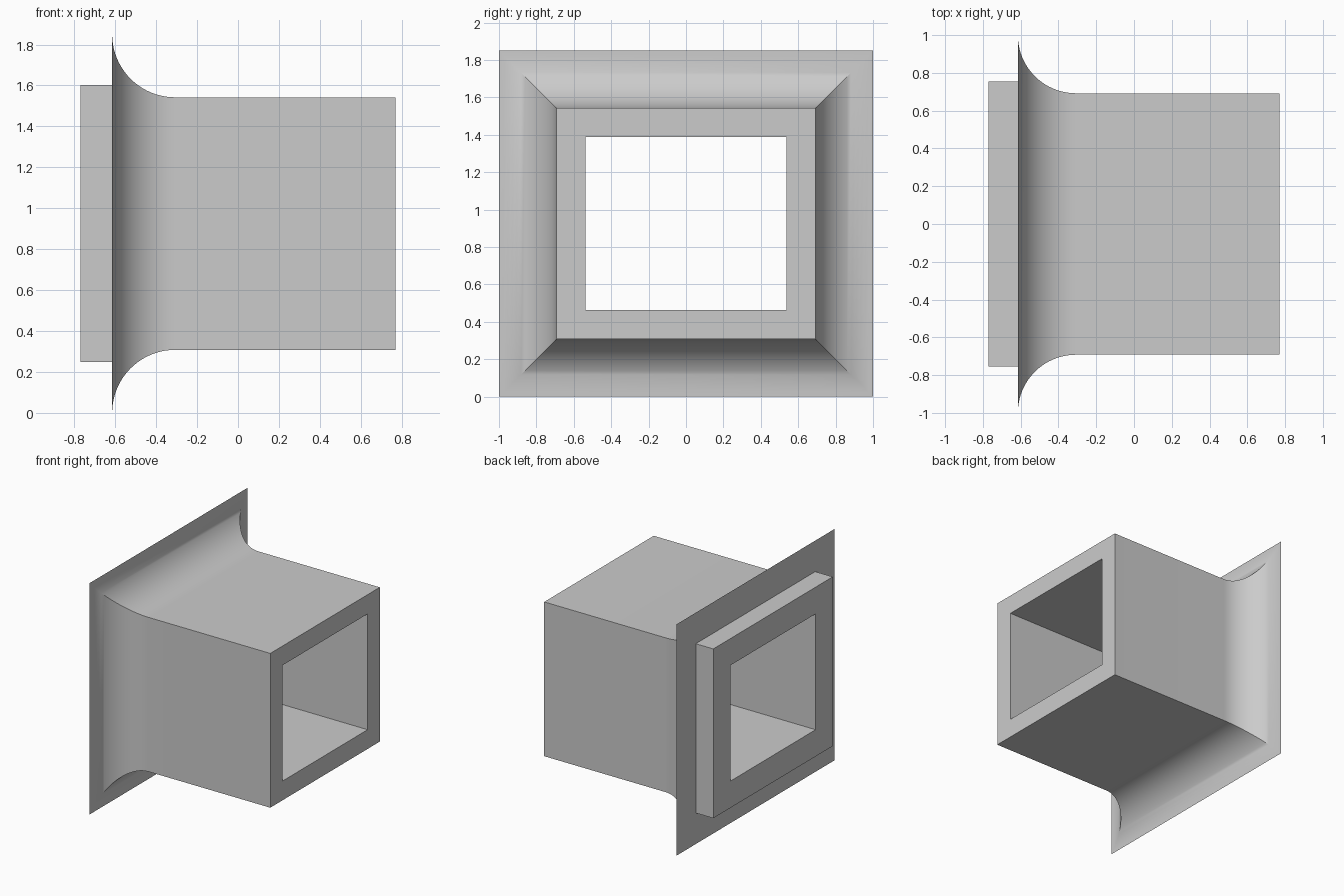
import bpy, bmesh, math

cube = bpy.data.objects.get("Cube")
if cube:
    bpy.data.objects.remove(cube, do_unlink=True)

MID_Z = 0.925                    # height of the duct axis
TUBE = (0.692, 0.617)            # half width and half height of the duct
BORE = (0.538, 0.463)            # opening through it
PLATE = (0.755, 0.677)           # mounting plate behind the flange
FRONT, FLANGE, BACK = 0.77, -0.615, -0.77
RADIUS, STEPS = 0.308, 20        # flare from duct to flange

grey = bpy.data.materials.new("plain grey")
grey.use_nodes = True
colour = (0.6, 0.6, 0.6, 1)
grey.diffuse_color = colour
grey.node_tree.nodes["Principled BSDF"].inputs["Base Color"].default_value = colour


def ring(bm, x, half):
    """Rectangle of four vertices around the duct axis."""
    return [bm.verts.new((x, sy * half[0], MID_Z + sz * half[1]))
            for sy, sz in ((-1, -1), (1, -1), (1, 1), (-1, 1))]


# Sections run along the outside, then back through the bore
sections = [(FRONT, BORE), (FRONT, TUBE)]
for i in range(STEPS + 1):
    a = math.pi / 2 * i / STEPS
    grow = RADIUS * (1 - math.cos(a))
    sections.append((FLANGE + RADIUS * (1 - math.sin(a)),
                     (TUBE[0] + grow, TUBE[1] + grow)))
sections += [(FLANGE, PLATE), (BACK, PLATE), (BACK, BORE)]

# Bridge neighbouring sections into one closed shell
bm = bmesh.new()
rings = [ring(bm, x, half) for x, half in sections]
for a, b in zip(rings, rings[1:] + rings[:1]):
    for k in range(4):
        n = (k + 1) % 4
        bm.faces.new((a[k], a[n], b[n], b[k]))
bmesh.ops.recalc_face_normals(bm, faces=bm.faces)
mesh = bpy.data.meshes.new("flanged_duct")
bm.to_mesh(mesh)
bm.free()
mesh.materials.append(grey)
duct = bpy.data.objects.new("flanged_duct", mesh)
bpy.context.collection.objects.link(duct)

# Smooth flare with crisp box edges
bpy.ops.object.select_all(action="DESELECT")
duct.select_set(True)
bpy.context.view_layer.objects.active = duct
bpy.ops.object.shade_smooth_by_angle(angle=math.radians(30))
